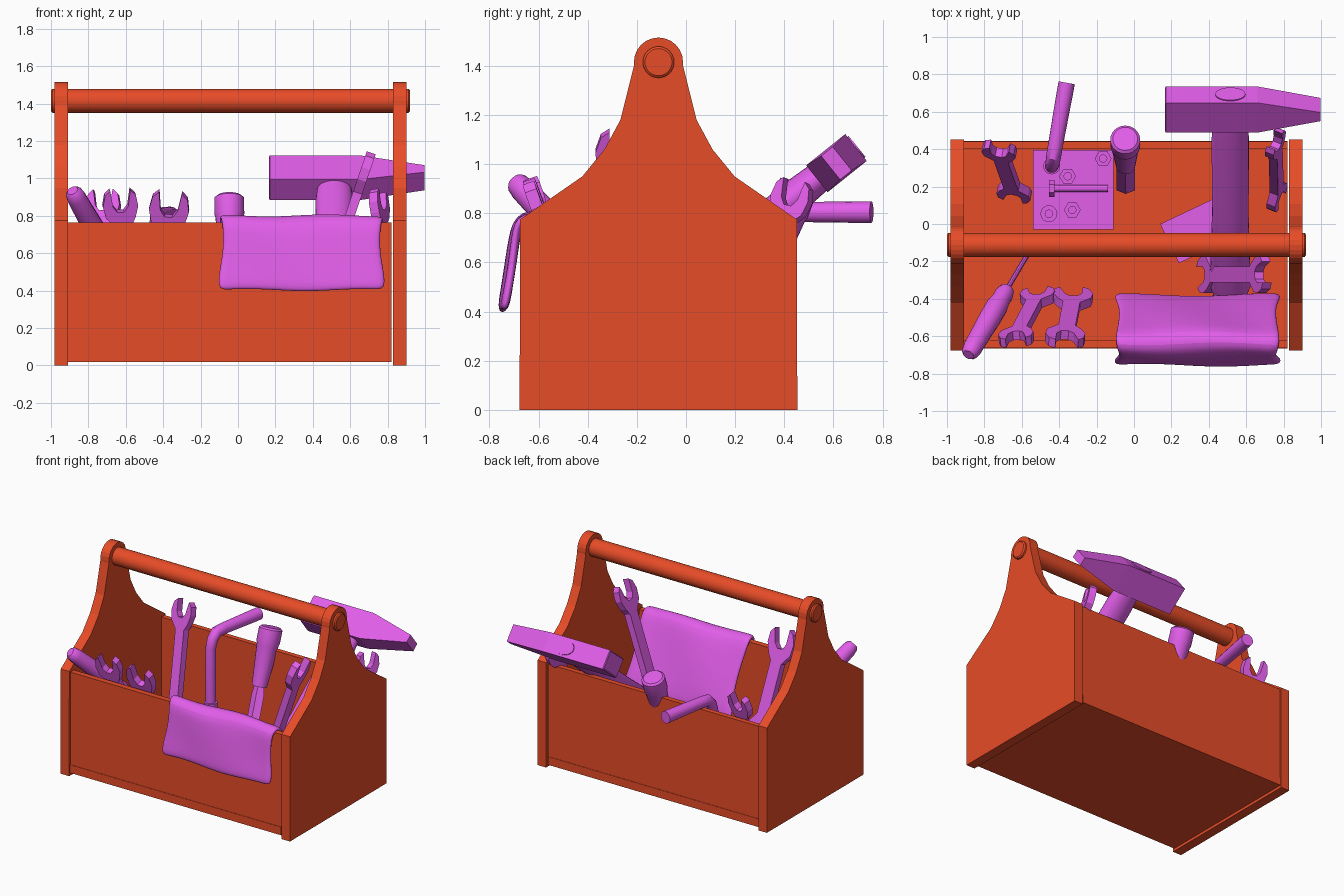
import bpy, bmesh, math
from mathutils import Vector, Matrix

if "Cube" in bpy.data.objects:
    bpy.data.objects.remove(bpy.data.objects["Cube"])


def material(name, col):
    m = bpy.data.materials.new(name)
    m.diffuse_color = (*col, 1)
    m.use_nodes = True
    m.node_tree.nodes["Principled BSDF"].inputs["Base Color"].default_value = m.diffuse_color
    return m


WOOD = material("painted_wood", (0.80, 0.072, 0.021))
TOOL = material("tool_purple", (0.76, 0.112, 0.82))


def make(name, verts, faces, mat, smooth=True):
    me = bpy.data.meshes.new(name)
    me.from_pydata([tuple(v) for v in verts], [], faces)
    bm = bmesh.new()
    bm.from_mesh(me)
    bmesh.ops.recalc_face_normals(bm, faces=bm.faces)
    bm.to_mesh(me)
    bm.free()
    me.materials.append(mat)
    ob = bpy.data.objects.new(name, me)
    bpy.context.collection.objects.link(ob)
    if smooth:
        bpy.ops.object.select_all(action='DESELECT')
        ob.select_set(True)
        bpy.context.view_layer.objects.active = ob
        bpy.ops.object.shade_smooth_by_angle(angle=math.radians(35))
    return ob


def prism(name, outline, depth, mat, matrix=Matrix()):
    """Extrude a 2D outline from z=0 to z=depth, then place it."""
    n = len(outline)
    v = [matrix @ Vector((x, y, z)) for z in (0, depth) for x, y in outline]
    f = [list(range(n)), list(range(n, 2 * n))]
    f += [(i, (i + 1) % n, n + (i + 1) % n, n + i) for i in range(n)]
    return make(name, v, f, mat, False)


def box(name, x0, x1, y0, y1, z0, z1, mat):
    return prism(name, [(x0, y0), (x1, y0), (x1, y1), (x0, y1)], z1 - z0, mat,
                 Matrix.Translation((0, 0, z0)))


def sweep(name, pts, radii, mat, sides=24, flat=1.0, side=(1, 0, 0)):
    """Round or oval section carried along a path, capped at both ends."""
    pts = [Vector(p) for p in pts]
    v, f = [], []
    for i, (p, r) in enumerate(zip(pts, radii)):
        t = (pts[min(i + 1, len(pts) - 1)] - pts[max(i - 1, 0)]).normalized()
        a = Vector(side)
        a = (a - t * a.dot(t)).normalized()
        b = t.cross(a)
        for k in range(sides):
            th = math.tau * k / sides
            v.append(p + a * r * math.cos(th) + b * r * flat * math.sin(th))
    for i in range(len(pts) - 1):
        for k in range(sides):
            j, m = i * sides, (k + 1) % sides
            f.append((j + k, j + m, j + sides + m, j + sides + k))
    f += [list(range(sides)), list(range(len(v) - sides, len(v)))]
    return make(name, v, f, mat)


def rod(name, a, b, profile, mat=TOOL, **kw):
    """Turned part from a to b; profile is (fraction, radius) pairs."""
    a, b = Vector(a), Vector(b)
    return sweep(name, [a.lerp(b, t) for t, _ in profile], [r for _, r in profile], mat, **kw)


# Box: end boards with the curved shoulder and round top
half = [(0.565, 0.0), (0.563, 0.775), (0.31, 0.95), (0.22, 1.06), (0.155, 1.18), (0.10, 1.40)]
arc = [(0.1 * math.cos(math.radians(a)), 1.415 + 0.1 * math.sin(math.radians(a)))
       for a in range(0, 181, 15)]
outline = [(y - 0.112, z) for y, z in half + arc + [(-y, z) for y, z in reversed(half)]]
YZ = Matrix(((0, 0, 1, 0), (1, 0, 0, 0), (0, 1, 0, 0), (0, 0, 0, 1)))
for name, x in (("left_end", -0.98), ("right_end", 0.83)):
    prism(name, outline, 0.07, WOOD, Matrix.Translation((x, 0, 0)) @ YZ)
box("bottom_board", -0.91, 0.82, -0.665, 0.445, 0.02, 0.08, WOOD)
box("front_board", -0.91, 0.82, -0.662, -0.62, 0.08, 0.765, WOOD)
box("back_board", -0.91, 0.82, 0.405, 0.442, 0.08, 0.765, WOOD)

# Carrying bar with rounded ends
rod("carry_bar", (-1.0, -0.112, 1.415), (0.92, -0.112, 1.415),
    [(0, 0.055), (0.004, 0.064), (0.996, 0.064), (1, 0.055)], WOOD, side=(0, 1, 0), sides=32)

# Hammer: head tapers to a wedge on the right
u, w = Vector((0, 0.78, 0.625)), Vector((0, -0.625, 0.78))
centre = Vector((0, 0.612, 1.004))
rings = []
for x, a, b in ((0.165, 0.095, 0.063), (0.17, 0.102, 0.07), (0.66, 0.102, 0.07), (0.997, 0.03, 0.062)):
    rings += [centre + Vector((x, 0, 0)) + u * a * i + w * b * j
              for i, j in ((-1, -1), (1, -1), (1, 1), (-1, 1))]
faces = [(0, 1, 2, 3), (12, 13, 14, 15)]
faces += [(4 * r + k, 4 * r + (k + 1) % 4, 4 * r + 4 + (k + 1) % 4, 4 * r + 4 + k)
          for r in range(3) for k in range(4)]
make("hammer_head", rings, faces, TOOL, False)
hub = centre + Vector((0.515, 0, 0))
rod("hammer_handle", hub + u * 0.108, hub - u * 1.27,
    [(0, 0.08), (0.13, 0.09), (0.22, 0.10), (0.6, 0.098), (0.95, 0.11), (1, 0.09)], flat=0.68)

# Open-ended spanners, both ends alike
JAW = [(0.045, -0.13), (0.088, -0.07), (0.105, 0.0), (0.092, 0.07), (0.06, 0.10),
       (0.045, 0.0), (0.02, -0.035)]


def spanner(name, top, bottom, width_dir, s=1.0, thick=0.05, tilt=-0.15):
    top, bottom, x = Vector(top), Vector(bottom), Vector(width_dir)
    y = (top - bottom).normalized()
    x = (x - y * x.dot(y)).normalized()
    z = x.cross(y)
    h = (top - bottom).length / 2 - 0.10 * s
    jaw = [(a * s, b * s) for a, b in JAW]
    jaw += [(-a, b) for a, b in reversed(jaw)]
    c, d = math.cos(tilt), math.sin(tilt)
    head = [(a, b + h) if i in (0, len(jaw) - 1) else (a * c - b * d, a * d + b * c + h)
            for i, (a, b) in enumerate(jaw)]
    mat = Matrix((x, y, z)).transposed().to_4x4()
    mat.translation = (top + bottom) / 2 - z * thick / 2
    return prism(name, head + [(-a, -b) for a, b in head], thick, TOOL, mat)


spanner("front_spanner_a", (-0.645, -0.635, 0.94), (-0.50, -0.36, 0.14), (1, 0.1, 0), 0.9)
spanner("front_spanner_b", (-0.375, -0.64, 0.93), (-0.32, -0.36, 0.14), (1, -0.05, 0), 1.02)
spanner("back_left_spanner", (-0.73, 0.42, 0.935), (-0.63, 0.14, 0.12), (1, -0.2, 0), 0.88)
spanner("back_right_spanner", (0.755, 0.46, 0.93), (0.765, 0.12, 0.12), (0.4, 1, 0), 0.8, tilt=0.15)
spanner("tall_spanner", (0.71, -0.27, 1.13), (0.36, -0.27, 0.10), (0, 1, 0), 0.95)

# Screwdriver with a waisted grip
a, b, c = (-0.885, -0.70, 0.935), (-0.68, -0.35, 0.57), (-0.52, -0.08, 0.29)
rod("screwdriver_grip", a, b, [(0, 0.03), (0.03, 0.045), (0.1, 0.052), (0.3, 0.055), (0.55, 0.06),
                               (0.75, 0.06), (0.84, 0.05), (0.92, 0.052), (1, 0.04)], sides=12)
rod("screwdriver_shaft", b, c, [(0, 0.014), (1, 0.014)], sides=10)

# Bent socket wrench hooked over the back board
path = [(-0.44, 0.31, 0.09), (-0.44, 0.31, 0.30), (-0.44, 0.31, 0.302), (-0.44, 0.31, 0.70),
        (-0.435, 0.325, 0.76), (-0.43, 0.36, 0.80), (-0.42, 0.42, 0.805),
        (-0.37, 0.70, 0.805), (-0.36, 0.755, 0.805)]
sweep("bent_wrench", path, [0.045, 0.045, 0.036, 0.036, 0.038, 0.04, 0.04, 0.044, 0.044], TOOL, sides=16)

# Chisel leaning on the back board
top, mid, low = (-0.047, 0.455, 0.905), (-0.045, 0.315, 0.52), (-0.044, 0.18, 0.12)
rod("chisel_grip", top, mid, [(0, 0.066), (0.03, 0.08), (0.25, 0.08), (0.3, 0.074), (1, 0.052)])
rod("chisel_blade", mid, low, [(0, 0.04), (0.15, 0.05), (1, 0.05)], flat=0.4, sides=4)

# Cloth draped over the front board
prof = [(-0.745, 0.40), (-0.73, 0.49), (-0.715, 0.59), (-0.70, 0.69), (-0.685, 0.765),
        (-0.64, 0.795), (-0.59, 0.775), (-0.55, 0.69), (-0.50, 0.58), (-0.45, 0.46),
        (-0.41, 0.36), (-0.385, 0.27)]
N = 14
verts = []
for j, (y, z) in enumerate(prof):
    edge = min(j, len(prof) - 1 - j)
    for i in range(N):
        t = i / (N - 1)
        x = 0.34 + (t - 0.5) * (0.86 + 0.02 * math.cos(j * 1.1) + (0.02 if edge < 2 else 0))
        verts.append((x, y + 0.008 * math.sin(7 * t + j * 0.7),
                      z + 0.006 * math.sin(9 * t + 0.4 * j)))
faces = [(j * N + i, j * N + i + 1, (j + 1) * N + i + 1, (j + 1) * N + i)
         for j in range(len(prof) - 1) for i in range(N - 1)]
cloth = make("draped_cloth", verts, faces, TOOL)
for p in cloth.data.polygons:
    p.use_smooth = True
m = cloth.modifiers.new("thickness", 'SOLIDIFY')
m.thickness, m.offset = 0.035, 0
m = cloth.modifiers.new("soften", 'SUBSURF')
m.levels = m.render_levels = 2

# Parts tray on the floor with nuts and bolts
box("parts_tray", -0.54, -0.11, -0.03, 0.395, 0.08, 0.10, TOOL)
for i, (x, y, r, n) in enumerate(((-0.165, 0.35, 0.045, 6), (-0.455, 0.055, 0.045, 20),
                                  (-0.355, 0.255, 0.045, 6), (-0.33, 0.075, 0.045, 6))):
    rod(f"nut_{i + 1}", (x, y, 0.10), (x, y, 0.125), [(0, r), (1, r)], sides=n)
    rod(f"nut_core_{i + 1}", (x, y, 0.12), (x, y, 0.135), [(0, r * .5), (1, r * .5)], sides=12)
rod("bolt_shank", (-0.44, 0.19, 0.125), (-0.14, 0.19, 0.125), [(0, 0.018), (1, 0.018)],
    side=(0, 1, 0), sides=12)
rod("bolt_head", (-0.455, 0.19, 0.14), (-0.425, 0.19, 0.14), [(0, 0.045), (1, 0.045)],
    side=(0, 1, 0), sides=6)

# Flat plate lying on the floor beneath the hammer
prism("loose_plate", [(0.14, 0.0), (0.24, -0.21), (0.60, -0.04), (0.50, 0.17)], 0.03, TOOL,
      Matrix.Translation((0, 0, 0.08)))
